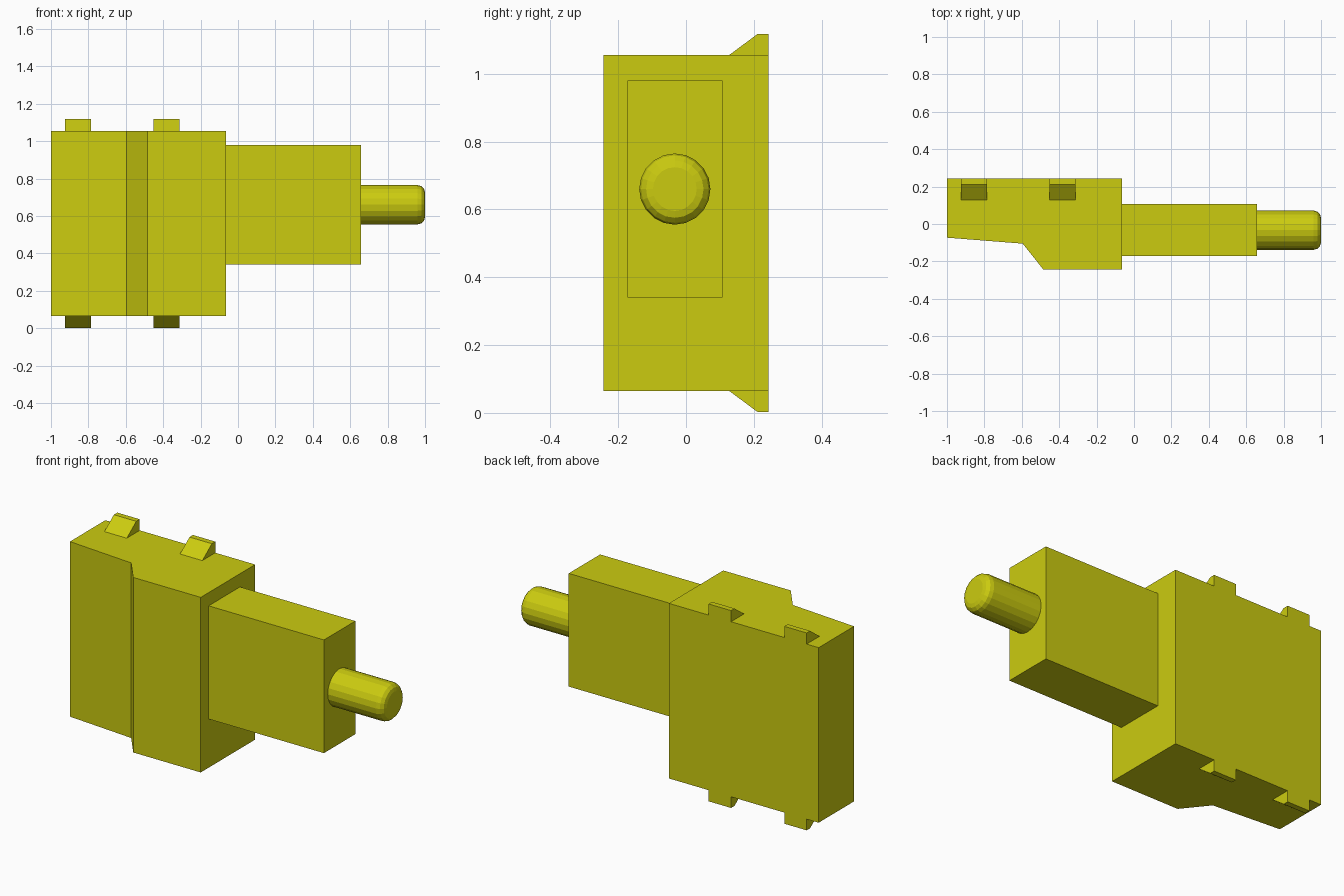
import bpy, bmesh, math
from mathutils import Matrix

if "Cube" in bpy.data.objects:
    bpy.data.objects.remove(bpy.data.objects["Cube"])

yellow = bpy.data.materials.new("yellow")
yellow.diffuse_color = (0.6, 0.6, 0.005, 1)
yellow.use_nodes = True
yellow.node_tree.nodes["Principled BSDF"].inputs["Base Color"].default_value = yellow.diffuse_color


def finish(name, bm):
    bmesh.ops.recalc_face_normals(bm, faces=bm.faces)
    mesh = bpy.data.meshes.new(name)
    bm.to_mesh(mesh)
    bm.free()
    mesh.materials.append(yellow)
    obj = bpy.data.objects.new(name, mesh)
    bpy.context.collection.objects.link(obj)
    return obj


def prism(name, points, offset):
    """Extrude a flat polygon of 3D points along offset."""
    bm = bmesh.new()
    face = bm.faces.new([bm.verts.new(p) for p in points])
    ext = bmesh.ops.extrude_face_region(bm, geom=[face], use_keep_orig=True)
    verts = [g for g in ext["geom"] if isinstance(g, bmesh.types.BMVert)]
    bmesh.ops.translate(bm, verts=verts, vec=offset)
    return finish(name, bm)


# Main housing with stepped front
z0, z1 = 0.065, 1.055
outline = [(-1, 0.243), (-0.063, 0.243), (-0.063, -0.243),
           (-0.485, -0.243), (-0.595, -0.105), (-1, -0.073)]
prism("housing", [(x, y, z0) for x, y in outline], (0, 0, z1 - z0))

# Narrower neck block
neck = [(-0.172, 0.34), (0.108, 0.34), (0.108, 0.98), (-0.172, 0.98)]
prism("neck", [(-0.063, y, z) for y, z in neck], (0.721, 0, 0))

# Wedge clips along the top and bottom back edges
clip = [(0.127, 0), (0.212, 0.063), (0.243, 0.063), (0.243, 0)]
for side, z, s in (("top", z1, 1), ("bottom", z0, -1)):
    for place, x in (("outer", -0.925), ("inner", -0.452)):
        prism(f"{side}_{place}_clip", [(x, y, z + s * h) for y, h in clip], (0.14, 0, 0))

# Round pin with a softened tip
bm = bmesh.new()
bmesh.ops.create_cone(
    bm, cap_ends=True, segments=20, radius1=0.105, radius2=0.105, depth=0.342,
    matrix=Matrix.Translation((0.829, -0.033, 0.66)) @ Matrix.Rotation(math.pi / 2, 4, "Y"))
tip = [e for e in bm.edges if all(v.co.x > 0.99 for v in e.verts)]
bmesh.ops.bevel(bm, geom=tip, offset=0.04, segments=3, profile=0.5, affect="EDGES")
finish("pin", bm)
